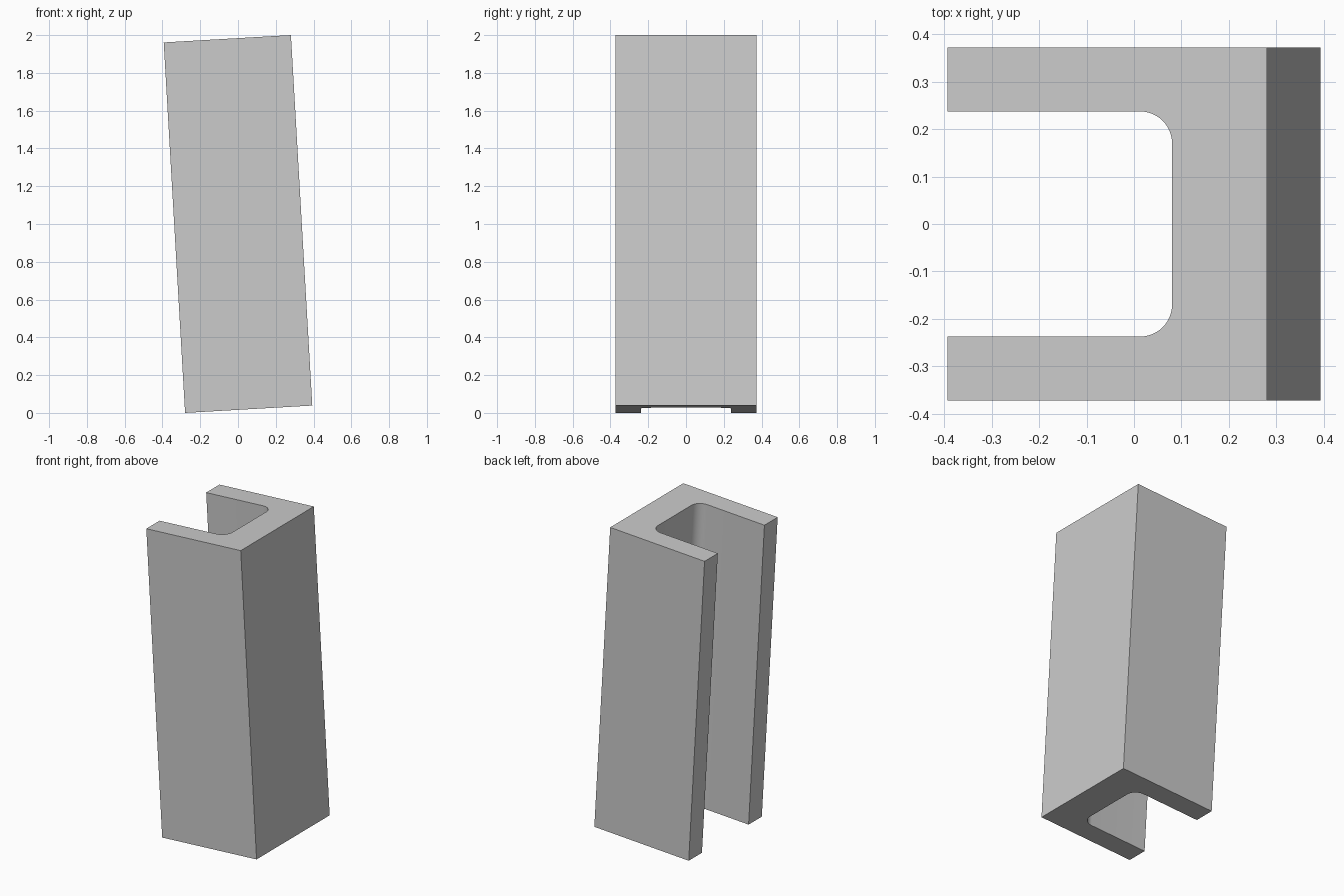
import bpy
import bmesh
import math
from mathutils import Matrix, Vector

cube = bpy.data.objects.get("Cube")
if cube:
    bpy.data.objects.remove(cube, do_unlink=True)

# Channel dimensions
WIDTH, DEPTH, LENGTH = 0.6745, 0.745, 1.9645
FLANGE, WEB, FILLET = 0.135, 0.2, 0.068
TILT = math.radians(-3.3)
STEPS = 12

grey = bpy.data.materials.new("plain_grey")
grey.use_nodes = True
colour = (0.6, 0.6, 0.6, 1)
grey.diffuse_color = colour
grey.node_tree.nodes["Principled BSDF"].inputs["Base Color"].default_value = colour

# Half of the U section, from the inner web corner out to the web's back
left, right, side = -WIDTH / 2, WIDTH / 2, DEPTH / 2
web_x, inner_y = right - WEB, side - FLANGE
half = []
for i in range(STEPS + 1):
    a = math.pi / 2 * i / STEPS
    half.append((web_x - FILLET + FILLET * math.cos(a),
                 inner_y - FILLET + FILLET * math.sin(a)))
half += [(left, inner_y), (left, side), (right, side)]
section = half + [(x, -y) for x, y in reversed(half)]

# Extrude the section along its length, then lean it
bm = bmesh.new()
base = bm.faces.new([bm.verts.new((x, y, -LENGTH / 2)) for x, y in section])
extruded = bmesh.ops.extrude_face_region(bm, geom=[base], use_keep_orig=True)
top = [v for v in extruded["geom"] if isinstance(v, bmesh.types.BMVert)]
bmesh.ops.translate(bm, verts=top, vec=Vector((0, 0, LENGTH)))
bmesh.ops.recalc_face_normals(bm, faces=bm.faces)
bmesh.ops.rotate(bm, verts=bm.verts, cent=(0, 0, 0),
                 matrix=Matrix.Rotation(TILT, 3, "Y"))
lowest = min(v.co.z for v in bm.verts)
bmesh.ops.translate(bm, verts=bm.verts, vec=Vector((0, 0, -lowest)))

mesh = bpy.data.meshes.new("u_channel")
bm.to_mesh(mesh)
bm.free()
mesh.materials.append(grey)
channel = bpy.data.objects.new("u_channel", mesh)
bpy.context.collection.objects.link(channel)

# Smooth the fillets, keep corners sharp
bpy.ops.object.select_all(action="DESELECT")
channel.select_set(True)
bpy.context.view_layer.objects.active = channel
bpy.ops.object.shade_smooth_by_angle(angle=math.radians(30))
